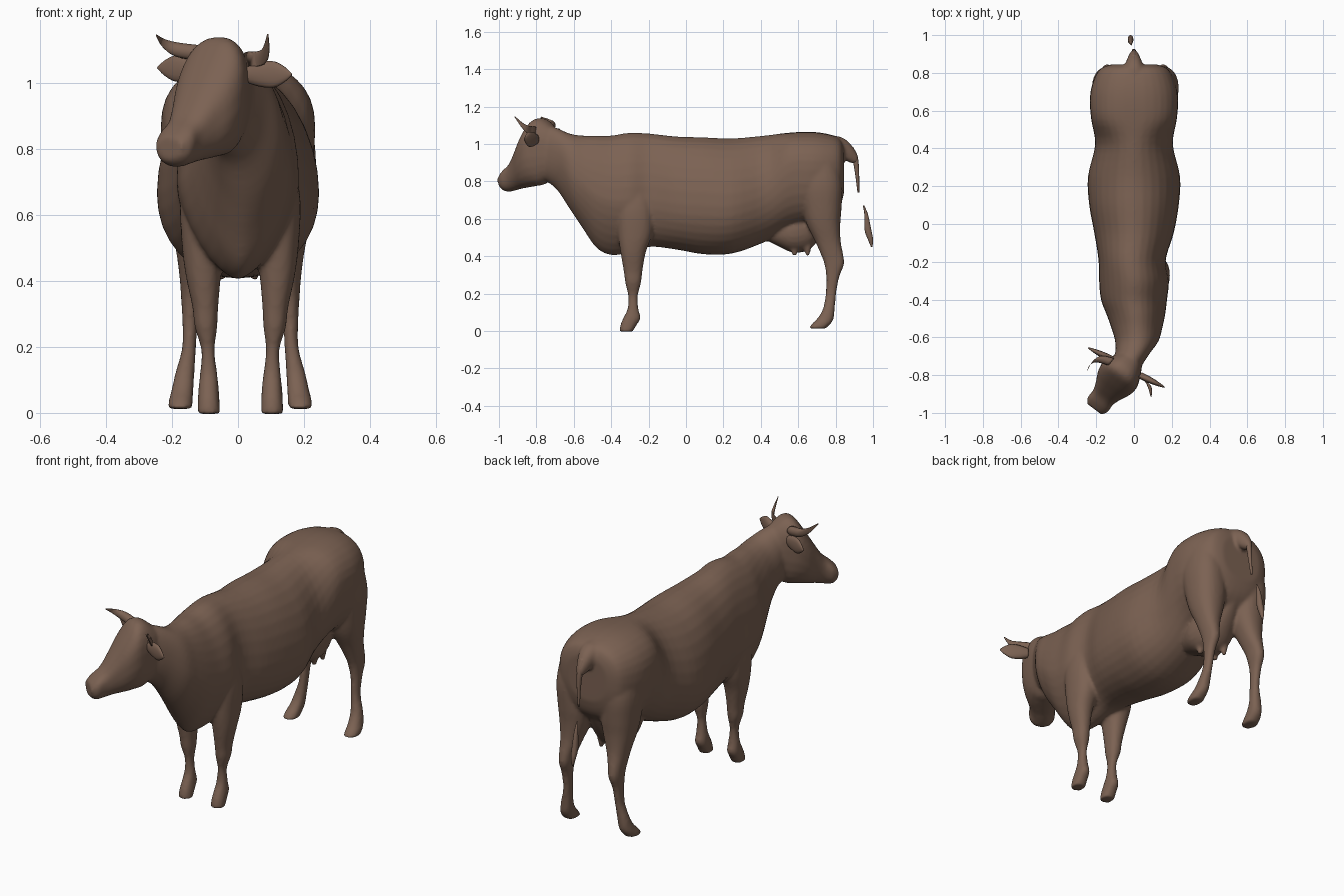
import bpy, bmesh, math
from mathutils import Vector

hide = bpy.data.materials.new("brown_hide")
hide.diffuse_color = (0.20, 0.122, 0.086, 1)

X, Y, Z = Vector((1, 0, 0)), Vector((0, 1, 0)), Vector((0, 0, 1))


def smooth_rows(rows, steps):
    """Catmull-Rom interpolation through the section rows."""
    out = []
    for i in range(len(rows) - 1):
        a, b, c, d = (rows[max(0, min(len(rows) - 1, i + k))] for k in (-1, 0, 1, 2))
        for s in range(steps):
            t = s / steps
            out.append([0.5 * (2 * q + (r - p) * t + (2 * p - 5 * q + 4 * r - u) * t * t
                               + (3 * q - p - 3 * r + u) * t ** 3)
                        for p, q, r, u in zip(a, b, c, d)])
    return out + [list(rows[-1])]


def loft(name, rows, U=X, V=Z, power=0.9, sides=24, steps=4):
    """Closed skin over sections (x, y, z, half width, extent +V, extent -V[, roundness +V, -V])."""
    bm = bmesh.new()
    prev = None
    rings = smooth_rows([tuple(r) if len(r) == 8 else (*r, power, power) for r in rows], steps)
    for n, (x, y, z, w, up, dn, pu, pd) in enumerate(rings):
        ring = []
        for k in range(sides):
            a = math.tau * k / sides
            c, s = math.cos(a), math.sin(a)
            p, h = (pu, up) if s > 0 else (pd, dn)
            u = w * math.copysign(abs(c) ** p, c)
            v = h * math.copysign(abs(s) ** p, s)
            ring.append(bm.verts.new(Vector((x, y, z)) + U * u + V * v))
        if prev:
            for k in range(sides):
                j = (k + 1) % sides
                bm.faces.new((prev[k], prev[j], ring[j], ring[k]))
        if n in (0, len(rings) - 1):
            bm.faces.new(ring)
        prev = ring
    bmesh.ops.recalc_face_normals(bm, faces=bm.faces)
    me = bpy.data.meshes.new(name)
    bm.to_mesh(me)
    bm.free()
    me.materials.append(hide)
    for f in me.polygons:
        f.use_smooth = True
    ob = bpy.data.objects.new(name, me)
    bpy.context.collection.objects.link(ob)
    return ob


# trunk and neck: y, centre x, top, bottom, half width, height of widest point, roundness above, below
trunk = [(0.845, 0, 0.98, 0.74, 0.12, 0.87, .85, .85), (0.82, 0, 1.03, 0.66, 0.18, 0.87, .85, .85),
         (0.75, 0, 1.055, 0.59, 0.218, 0.86, .85, .85), (0.66, 0, 1.065, 0.57, 0.234, 0.86, .85, .85),
         (0.55, 0, 1.06, 0.54, 0.226, 0.85, .85, .9), (0.42, 0, 1.045, 0.475, 0.206, 0.73, 1.05, .95),
         (0.25, 0, 1.03, 0.415, 0.244, 0.67, 1.05, .95), (0.10, 0, 1.035, 0.41, 0.237, 0.67, 1.0, .95),
         (-0.05, 0, 1.04, 0.435, 0.21, 0.68, 1.0, .95), (-0.19, -0.01, 1.055, 0.45, 0.178, 0.70, .95, 1.0),
         (-0.30, 0, 1.06, 0.42, 0.185, 0.70, 1.0, 1.2), (-0.40, 0, 1.045, 0.405, 0.175, 0.70, 1.0, 1.3),
         (-0.48, 0.01, 1.045, 0.445, 0.155, 0.73, 1.0, 1.3), (-0.55, 0.015, 1.045, 0.545, 0.135, 0.79, 1.0, 1.2),
         (-0.62, 0.015, 1.055, 0.65, 0.115, 0.85, .95, 1.1), (-0.69, -0.01, 1.085, 0.755, 0.09, 0.92, .9, 1.0),
         (-0.76, -0.04, 1.11, 0.81, 0.075, 0.95, .9, .9)]
parts = [loft("cow_hide", [(cx, y, zw, w, t - zw, zw - b, pu, pd)
                           for y, cx, t, b, w, zw, pu, pd in trunk], sides=32)]

# head, turned to one side: distance along head, top, bottom, half width
head_dir, head_side = Vector((-0.6, -0.8, 0)), Vector((0.8, -0.6, 0))
rows = []
for t, top, bot, w in [(-0.06, 1.09, 0.83, 0.065), (0, 1.135, 0.785, 0.095),
                       (0.05, 1.13, 0.775, 0.112), (0.10, 1.065, 0.768, 0.106),
                       (0.155, 0.975, 0.76, 0.08), (0.20, 0.905, 0.75, 0.065),
                       (0.245, 0.865, 0.745, 0.066), (0.275, 0.835, 0.765, 0.048)]:
    p = Vector((-0.045, -0.76, 0)) + head_dir * t
    zw = bot + (top - bot) * 0.6
    rows.append((p.x, p.y, zw, w, top - zw, zw - bot))
parts.append(loft("head", rows, U=head_side, power=0.85))

# legs: z, centre x, half width, y min, y max
front = [(0.78, 0.09, 0.07, -0.37, -0.19), (0.65, 0.10, 0.082, -0.375, -0.17),
         (0.52, 0.110, 0.068, -0.365, -0.18), (0.42, 0.112, 0.054, -0.35, -0.215),
         (0.32, 0.106, 0.039, -0.333, -0.233), (0.26, 0.104, 0.034, -0.325, -0.24),
         (0.19, 0.098, 0.020, -0.31, -0.257), (0.12, 0.096, 0.026, -0.312, -0.255),
         (0.07, 0.096, 0.031, -0.335, -0.243), (0.035, 0.096, 0.033, -0.35, -0.262),
         (-0.003, 0.096, 0.034, -0.355, -0.285)]
rear = [(0.92, 0.13, 0.08, 0.60, 0.81), (0.78, 0.135, 0.094, 0.60, 0.835),
        (0.66, 0.128, 0.094, 0.62, 0.832), (0.57, 0.130, 0.080, 0.645, 0.825),
        (0.48, 0.138, 0.055, 0.69, 0.827), (0.40, 0.146, 0.037, 0.725, 0.842),
        (0.355, 0.148, 0.032, 0.74, 0.845), (0.29, 0.152, 0.024, 0.75, 0.82),
        (0.20, 0.155, 0.021, 0.747, 0.803), (0.12, 0.168, 0.029, 0.733, 0.795),
        (0.07, 0.175, 0.033, 0.705, 0.79), (0.04, 0.180, 0.036, 0.675, 0.775),
        (0.012, 0.182, 0.037, 0.655, 0.745)]
for nm, leg in (("front_leg", front), ("rear_leg", rear)):
    for s in (-1, 1):
        parts.append(loft(nm, [(s * x + 0.007, (a + b) / 2, z, w, (b - a) / 2, (b - a) / 2)
                               for z, x, w, a, b in leg], V=Y, power=0.88))

# udder and teats
parts.append(loft("udder", [(0, 0.42, 0.52, 0.04, 0.04, 0.03), (0, 0.49, 0.53, 0.085, 0.06, 0.075),
                            (0, 0.57, 0.54, 0.11, 0.08, 0.12), (0, 0.66, 0.56, 0.10, 0.08, 0.125),
                            (0, 0.73, 0.62, 0.07, 0.06, 0.10), (0, 0.79, 0.68, 0.04, 0.05, 0.06)]))
for s in (-1, 1):
    for y in (0.58, 0.65):
        parts.append(loft("teat", [(s * 0.05, y, 0.47, 0.024, 0.024, 0.024),
                                   (s * 0.05, y, 0.425, 0.016, 0.016, 0.016),
                                   (s * 0.05, y, 0.40, 0.010, 0.010, 0.010)], V=Y, sides=10))

# tail head, arching over the rump into the hanging tail
parts.append(loft("tail_head", [(0, 0.74, 1.00, 0.06, 0.05, 0.05), (0, 0.82, 0.995, 0.052, 0.045, 0.06),
                                (0, 0.865, 0.965, 0.04, 0.05, 0.06),
                                (0, 0.895, 0.94, 0.027, 0.04, 0.045),
                                (0, 0.92, 0.915, 0.014, 0.02, 0.02)], sides=16))

# fuse the solid parts into one blended hide
bpy.ops.object.select_all(action='DESELECT')
for ob in parts:
    ob.select_set(True)
bpy.context.view_layer.objects.active = parts[0]
bpy.ops.object.join()
body = parts[0]
rm = body.modifiers.new("blend", 'REMESH')
rm.mode, rm.voxel_size, rm.use_smooth_shade = 'VOXEL', 0.0095, True
sm = body.modifiers.new("soften", 'SMOOTH')
sm.factor, sm.iterations = 0.5, 4

# hanging tail and separate tuft
loft("tail", [(0, 0.875, 0.985, 0.016, 0.018, 0.018), (0, 0.903, 0.93, 0.015, 0.016, 0.016),
              (0, 0.915, 0.84, 0.010, 0.011, 0.011), (-0.005, 0.922, 0.74, 0.005, 0.005, 0.005)],
     V=Y, sides=12)
loft("tail_tuft", [(-0.015, 0.95, 0.67, 0.003, 0.004, 0.004), (-0.017, 0.962, 0.62, 0.010, 0.012, 0.008),
                   (-0.018, 0.973, 0.54, 0.015, 0.018, 0.018), (-0.018, 0.988, 0.49, 0.012, 0.012, 0.016),
                   (-0.018, 0.993, 0.45, 0.003, 0.004, 0.004)], V=Y, sides=12)

# ears: flattened leaf shapes, reaching out along the head's side axis
for nm, a, b in (("right_ear", (0.03, -0.80, 1.025), (0.162, -0.865, 1.025)),
                 ("left_ear", (-0.11, -0.72, 1.04), (-0.243, -0.655, 1.045))):
    a, b = Vector(a), Vector(b)
    loft(nm, [(*a.lerp(b, t), d, h, h) for t, d, h in
              [(0, 0.018, 0.026), (0.3, 0.018, 0.038), (0.6, 0.014, 0.04),
               (0.85, 0.008, 0.022), (1, 0.003, 0.003)]], U=head_dir, sides=14)

# horns: curved tapering spikes
radii = (0.024, 0.022, 0.013, 0.003)
for nm, path in (("right_horn", [(0.03, -0.81, 1.07), (0.07, -0.84, 1.075),
                                 (0.085, -0.875, 1.10), (0.09, -0.915, 1.145)]),
                 ("left_horn", [(-0.12, -0.73, 1.09), (-0.185, -0.715, 1.10),
                                (-0.225, -0.735, 1.12), (-0.247, -0.775, 1.143)])):
    U = head_dir if nm == "left_horn" else head_side
    loft(nm, [(*p, r, r, r) for p, r in zip(path, radii)], U=U, sides=12)
